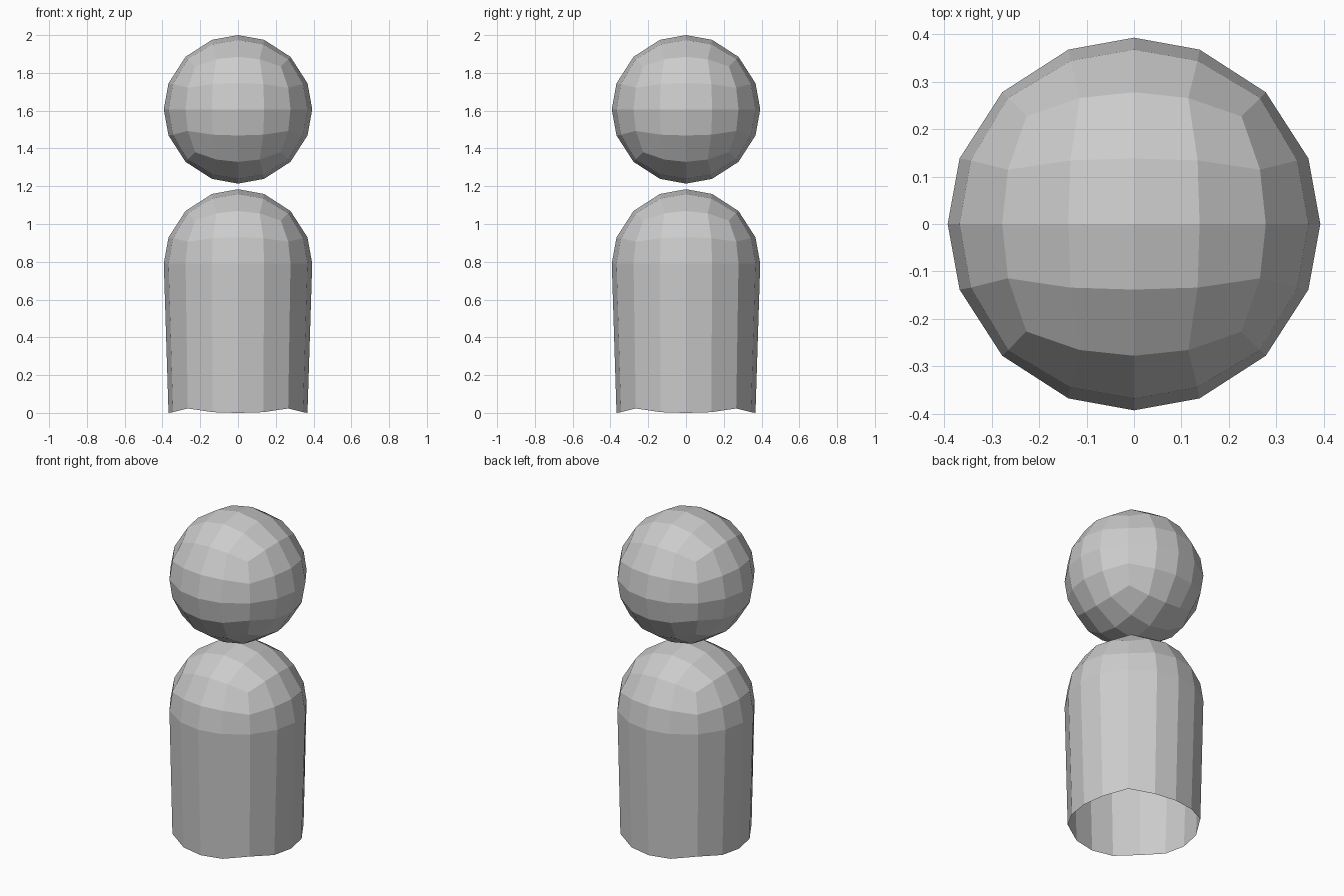
import bpy, bmesh
from mathutils import Vector

if "Cube" in bpy.data.objects:
    bpy.data.objects.remove(bpy.data.objects["Cube"])

R = 0.393


def rounded_coord(co):
    """Map a point of a 4x4-gridded cube onto the unit sphere."""
    out = []
    for i in range(3):
        c = co[i]
        if abs(abs(c) - 0.5) < 0.01:
            v = min(abs(co[(i + 1) % 3]), abs(co[(i + 2) % 3]))
            c = (0.376 + 0.055 * v * v) * (1 if c > 0 else -1)
        out.append(c)
    return Vector(out).normalized()


def quad_sphere(name, centre_z, skirt_drop=0.0):
    bm = bmesh.new()
    bmesh.ops.create_cube(bm, size=2)
    bmesh.ops.subdivide_edges(bm, edges=bm.edges[:], cuts=3, use_grid_fill=True)
    if skirt_drop:
        # Open the underside and keep one row below the equator as the hem
        low = [v for v in bm.verts if v.co.z < -0.75]
        bmesh.ops.delete(bm, geom=low, context='VERTS')
    for v in bm.verts:
        hem = v.co.z < -0.25
        v.co = rounded_coord(v.co) * R
        v.co.z += centre_z
        if hem:
            v.co.z -= skirt_drop
    mesh = bpy.data.meshes.new(name)
    bm.to_mesh(mesh)
    bm.free()
    obj = bpy.data.objects.new(name, mesh)
    bpy.context.collection.objects.link(obj)
    return obj


# Floating ball head
quad_sphere("head", 2.0 - R)
# Domed, open-bottomed body
quad_sphere("body", 0.791, skirt_drop=0.791 - 0.138)
